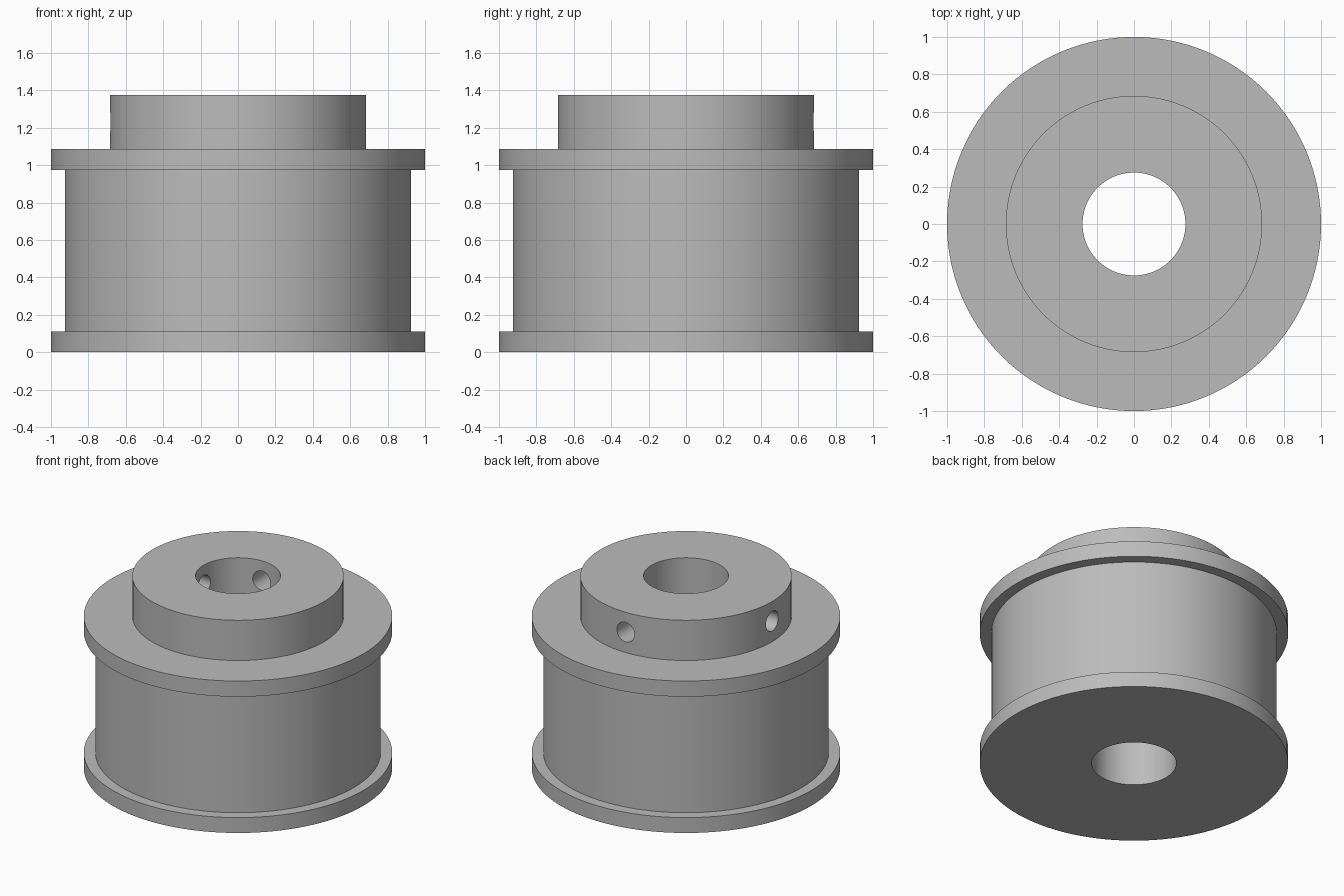
import bpy, bmesh, math

if "Cube" in bpy.data.objects:
    bpy.data.objects.remove(bpy.data.objects["Cube"])

grey = bpy.data.materials.new("plain_grey")
grey.use_nodes = True
colour = (0.5, 0.5, 0.5, 1)
grey.diffuse_color = colour
grey.node_tree.nodes["Principled BSDF"].inputs["Base Color"].default_value = colour

BORE, HUB, DRUM, RIM = 0.275, 0.685, 0.925, 1.0


def lathe(name, profile, segments):
    """Revolve a closed (radius, z) profile around the z axis."""
    bm = bmesh.new()
    rings = []
    for i in range(segments):
        a = 2 * math.pi * i / segments
        rings.append([bm.verts.new((r * math.cos(a), r * math.sin(a), z)) for r, z in profile])
    n = len(profile)
    for i, ring in enumerate(rings):
        after = rings[(i + 1) % segments]
        for j in range(n):
            k = (j + 1) % n
            bm.faces.new((ring[j], after[j], after[k], ring[k]))
    bmesh.ops.recalc_face_normals(bm, faces=bm.faces)
    mesh = bpy.data.meshes.new(name)
    bm.to_mesh(mesh)
    bm.free()
    obj = bpy.data.objects.new(name, mesh)
    bpy.context.collection.objects.link(obj)
    mesh.materials.append(grey)
    return obj


# Pulley body: lower flange, drum, upper flange and hub around one bore
pulley = lathe("pulley_body", [
    (BORE, 0), (RIM, 0), (RIM, 0.11), (DRUM, 0.11), (DRUM, 0.975),
    (RIM, 0.975), (RIM, 1.087), (HUB, 1.087), (HUB, 1.375), (BORE, 1.375)], 128)

# Two set screw holes through the hub wall, a quarter turn apart
for name, direction in (("side_screw_cutter", (-1, 0)), ("back_screw_cutter", (0, 1))):
    x, y = direction
    bpy.ops.mesh.primitive_cylinder_add(
        vertices=32, radius=0.07, depth=0.7, location=(x * 0.5, y * 0.5, 1.233),
        rotation=(math.pi / 2 * abs(y), math.pi / 2 * abs(x), 0))
    cutter = bpy.context.object
    cutter.name = name
    cutter.data.materials.append(grey)
    cutter.hide_render = True
    cut = pulley.modifiers.new(name, "BOOLEAN")
    cut.object = cutter
    cut.solver = "EXACT"
    bpy.ops.object.select_all(action="DESELECT")
    pulley.select_set(True)
    bpy.context.view_layer.objects.active = pulley
    bpy.ops.object.modifier_apply(modifier=name)
    bpy.data.objects.remove(cutter)

# Smooth the round walls and keep the rims sharp
bpy.ops.object.shade_smooth_by_angle(angle=math.radians(30))
